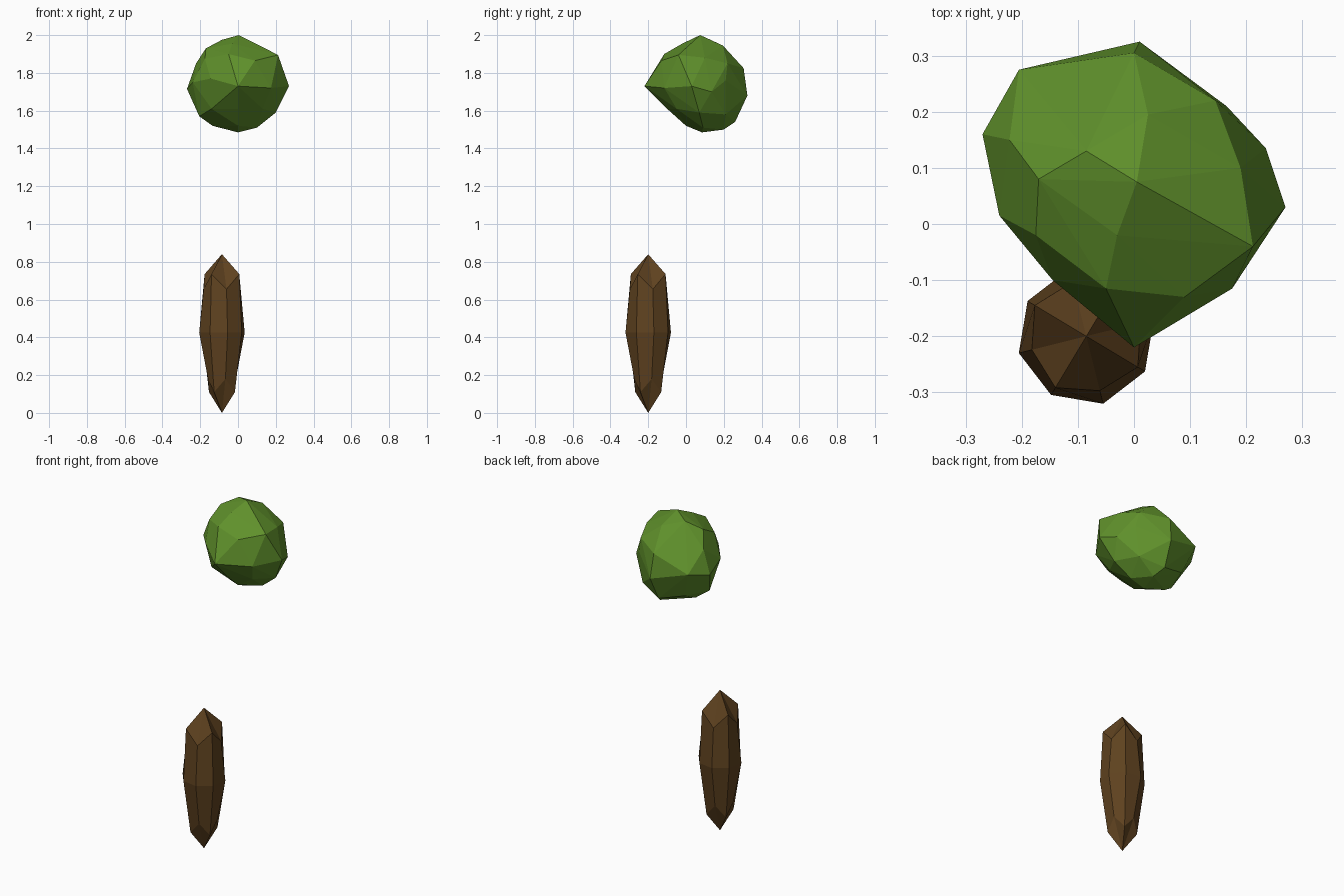
import bpy, bmesh, math


def finish(name, bm, color):
    bmesh.ops.recalc_face_normals(bm, faces=bm.faces)
    mesh = bpy.data.meshes.new(name)
    bm.to_mesh(mesh)
    bm.free()
    mat = bpy.data.materials.new(name + "_color")
    mat.diffuse_color = (*color, 1)
    mesh.materials.append(mat)
    obj = bpy.data.objects.new(name, mesh)
    bpy.context.collection.objects.link(obj)
    return obj


# Trunk: eight-sided tapered spindle, every other ring point lifted
CX, CY = -0.085, -0.2
bm = bmesh.new()
rings = []
# (radius, z) of the corner points, then of the points between them
for corner, between in (((0.107, 0.735), (0.10, 0.655)),
                        ((0.122, 0.425), (0.124, 0.425)),
                        ((0.080, 0.110), (0.076, 0.180))):
    ring = []
    for i in range(8):
        r, z = between if i % 2 else corner
        a = math.radians(-31 + 45 * i)
        ring.append(bm.verts.new((CX + r * math.cos(a), CY + r * math.sin(a), z)))
    rings.append(ring)
top = bm.verts.new((CX, CY, 0.84))
bottom = bm.verts.new((CX, CY, 0.0))
for i in range(8):
    j = (i + 1) % 8
    bm.faces.new((top, rings[0][i], rings[0][j]))
    bm.faces.new((bottom, rings[2][j], rings[2][i]))
    for a, b in zip(rings, rings[1:]):
        bm.faces.new((a[i], b[i], b[j], a[j]))
finish("trunk", bm, (0.115, 0.055, 0.014))

# Foliage: faceted irregular ball, wrapped around a few guide points per layer
crown = [(0.005, 0.075, 2.0), (-0.085, 0.13, 1.975), (0.025, 0.195, 1.945),
         (-0.03, -0.02, 1.955), (-0.17, 0.08, 1.93), (0.212, -0.04, 1.895),
         (-0.05, -0.115, 1.9)]
shoulder = [(0.09, -0.13, 1.865), (-0.175, -0.02, 1.875), (-0.222, 0.15, 1.85),
            (0.0, 0.305, 1.825), (0.145, 0.22, 1.85), (0.19, 0.1, 1.88)]
middle = [(0.0, -0.22, 1.73), (-0.145, -0.1, 1.77), (-0.24, 0.015, 1.75),
          (-0.27, 0.16, 1.715), (-0.205, 0.275, 1.74), (0.01, 0.325, 1.68),
          (0.165, 0.21, 1.76), (0.235, 0.135, 1.7), (0.27, 0.03, 1.73),
          (0.175, -0.115, 1.72)]
underside = [(0.0, -0.1, 1.61), (-0.14, -0.05, 1.61), (-0.205, 0.07, 1.57),
             (-0.15, 0.22, 1.58), (0.0, 0.26, 1.54), (0.14, 0.21, 1.58),
             (0.2, 0.07, 1.59), (0.13, -0.05, 1.61), (0.0, 0.0, 1.52),
             (-0.135, 0.1, 1.52), (0.03, 0.2, 1.5), (0.1, 0.09, 1.51),
             (0.0, 0.085, 1.485)]
bm = bmesh.new()
for layer in (crown, shoulder, middle, underside):
    for p in layer:
        bm.verts.new(p)
bmesh.ops.convex_hull(bm, input=bm.verts)
bmesh.ops.delete(bm, geom=[v for v in bm.verts if not v.link_faces], context='VERTS')
finish("foliage", bm, (0.115, 0.28, 0.024))
